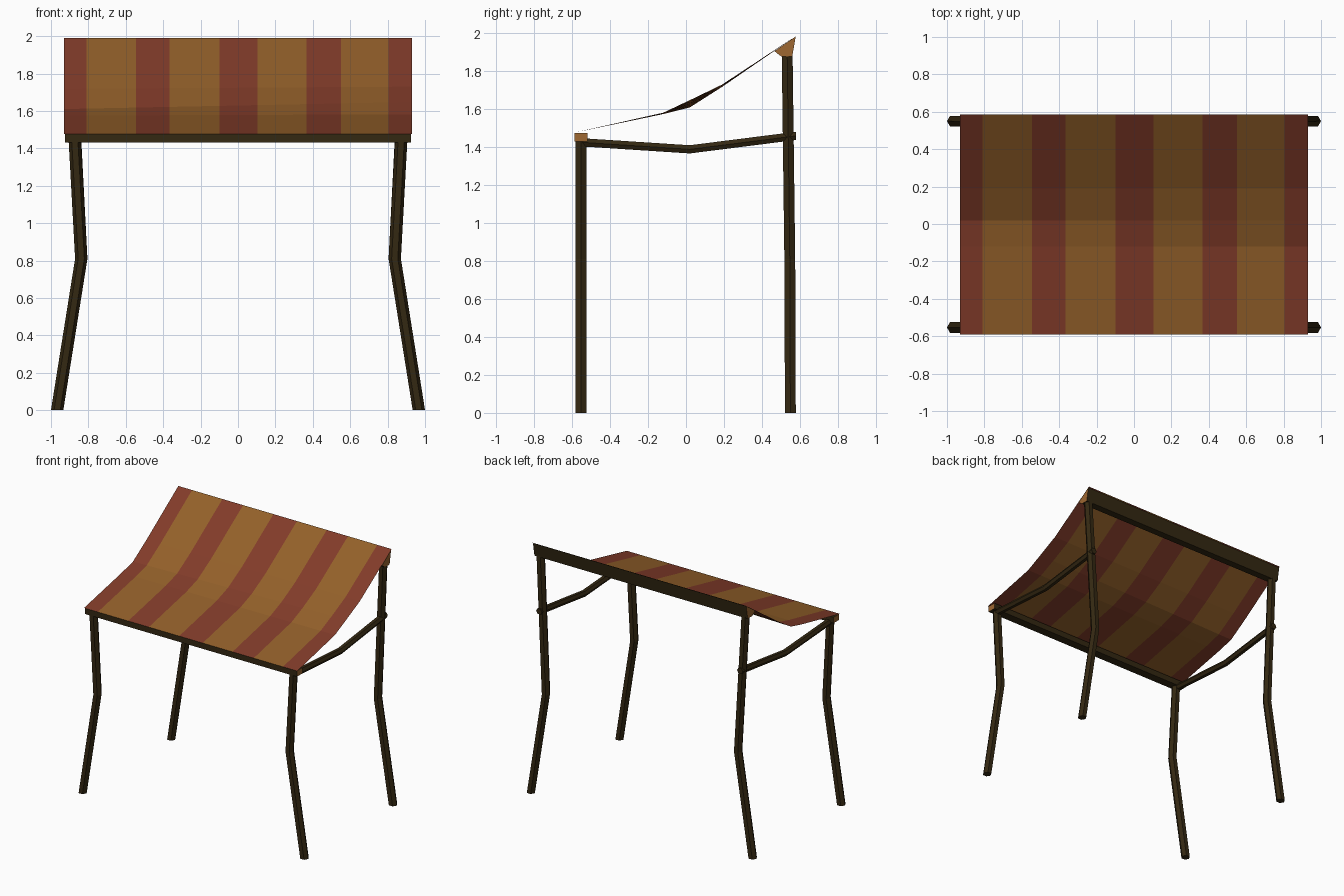
import bpy, bmesh, math

if "Cube" in bpy.data.objects:
    bpy.data.objects.remove(bpy.data.objects["Cube"])


def material(name, rgb):
    m = bpy.data.materials.new(name)
    m.diffuse_color = (*rgb, 1)
    m.use_nodes = True
    m.node_tree.nodes["Principled BSDF"].inputs["Base Color"].default_value = m.diffuse_color
    return m


WOOD = material("dark wood", (0.034, 0.021, 0.006))
TAN = material("cut wood ends", (0.34, 0.137, 0.031))
RED = material("red cloth", (0.225, 0.045, 0.023))
GOLD = material("ochre cloth", (0.295, 0.118, 0.023))


def finish(name, bm, mats, closed=True):
    if closed:
        bmesh.ops.recalc_face_normals(bm, faces=bm.faces[:])
    me = bpy.data.meshes.new(name)
    bm.to_mesh(me)
    bm.free()
    for m in mats:
        me.materials.append(m)
    ob = bpy.data.objects.new(name, me)
    bpy.context.collection.objects.link(ob)
    return ob


def loft(name, rings, mats, cap_index=0):
    """Skin a list of equal point rings and cap both ends."""
    bm = bmesh.new()
    vs = [[bm.verts.new(p) for p in ring] for ring in rings]
    n = len(vs[0])
    for a, b in zip(vs, vs[1:]):
        for i in range(n):
            j = (i + 1) % n
            bm.faces.new((a[i], a[j], b[j], b[i]))
    for ring in (vs[0], vs[-1]):
        bm.faces.new(ring).material_index = cap_index
    return finish(name, bm, mats)


def hexagon(r):
    return [(r * math.cos(math.radians(60 * k)), r * math.sin(math.radians(60 * k)))
            for k in range(6)]


def rail(name, profile, half):
    """Straight rail along x with pale sawn ends."""
    return loft(name, [[(x, y, z) for y, z in profile] for x in (-half, half)],
                [WOOD, TAN], 1)


# Bent six-sided legs and side beams, left and right
front_path = [(0.967, -0.553, 0), (0.838, -0.553, 0.81), (0.873, -0.553, 1.45)]
back_path = [(0.967, 0.55, 0), (0.838, 0.547, 0.81), (0.895, 0.533, 1.91)]
beam_path = [(0.876, -0.55, 1.426), (0.876, 0.02, 1.389), (0.876, 0.58, 1.46)]
for s, side in ((-1, "left"), (1, "right")):
    for part, path in (("front_leg", front_path), ("back_leg", back_path)):
        loft(f"{part}_{side}",
             [[(s * x + u, y + v, z) for u, v in hexagon(0.033)] for x, y, z in path], [WOOD])
    loft(f"side_beam_{side}",
         [[(s * x + u, y, z + v) for u, v in hexagon(0.025)] for x, y, z in beam_path], [WOOD])

# Rails carrying the cloth
rail("front_rail", [(-0.587, 1.43), (-0.518, 1.43), (-0.518, 1.476), (-0.587, 1.476)], 0.925)
rail("back_rail", [(0.466, 1.906), (0.503, 1.878), (0.56, 1.878), (0.578, 1.984)], 0.93)

# Sagging striped cloth: y, z on the left edge, z on the right edge
sag = [(-0.59, 1.477, 1.477), (-0.12, 1.575, 1.582), (0.02, 1.61, 1.648),
       (0.19, 1.718, 1.73), (0.585, 1.99, 1.99)]
stripes = [-0.93, -0.81, -0.545, -0.365, -0.10, 0.105, 0.365, 0.55, 0.805, 0.93]
bm = bmesh.new()
cols = []
for x in stripes:
    t = (x + 0.93) / 1.86
    cols.append([bm.verts.new((x, y, zl + (zr - zl) * t)) for y, zl, zr in sag])
for i, (a, b) in enumerate(zip(cols, cols[1:])):
    for j in range(len(sag) - 1):
        bm.faces.new((a[j], b[j], b[j + 1], a[j + 1])).material_index = i % 2
finish("striped_canopy", bm, [RED, GOLD], closed=False)
